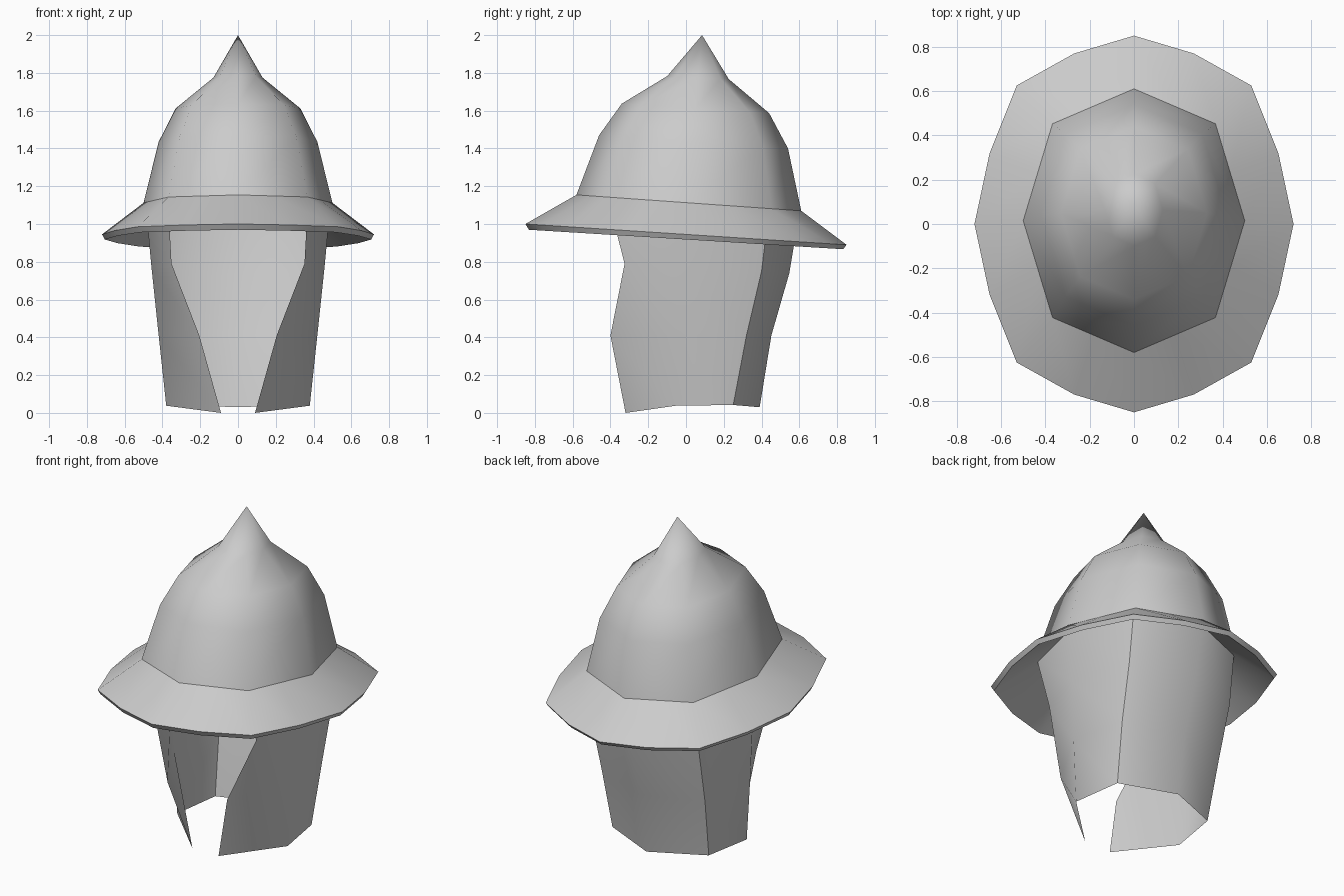
import bpy, bmesh, math
from mathutils import Vector

if "Cube" in bpy.data.objects:
    bpy.data.objects.remove(bpy.data.objects["Cube"])


def ring(rx, ry, cy, cz, slope, n=8, mid=0.98):
    """Tilted oval ring; diagonals bulge slightly. mid=None puts midpoints on octagon edges."""
    def corner(k):
        a = k * math.pi / 4
        s = 1.04 if k % 2 else 1.0
        return Vector((rx * s * math.cos(a), ry * s * math.sin(a), 0))
    pts = []
    for k in range(8):
        pts.append(corner(k))
        if n == 16:
            a = (k + 0.5) * math.pi / 4
            pts.append((corner(k) + corner(k + 1)) / 2 if mid is None else
                       Vector((rx * mid * math.cos(a), ry * mid * math.sin(a), 0)))
    return [(p.x, p.y + cy, cz - slope * p.y) for p in pts]


def loft(name, rings, closed=True, tip=None, angle=50):
    bm = bmesh.new()
    rows = [[bm.verts.new(p) for p in r] for r in rings]
    n = len(rows[0])
    for a, b in zip(rows, rows[1:]):
        for i in range(n if closed else n - 1):
            j = (i + 1) % n
            bm.faces.new((a[i], a[j], b[j], b[i]))
    if tip:
        t = bm.verts.new(tip)
        for i in range(n):
            bm.faces.new((rows[-1][i], rows[-1][(i + 1) % n], t))
    bmesh.ops.recalc_face_normals(bm, faces=bm.faces)
    me = bpy.data.meshes.new(name)
    bm.to_mesh(me)
    bm.free()
    ob = bpy.data.objects.new(name, me)
    bpy.context.collection.objects.link(ob)
    bpy.ops.object.select_all(action='DESELECT')
    bpy.context.view_layer.objects.active = ob
    ob.select_set(True)
    bpy.ops.object.shade_smooth_by_angle(angle=math.radians(angle))
    return ob


# Dome: octagonal rings rising to a backward-leaning spike
loft("dome", [ring(0.50, 0.595, 0.015, 1.112, 0.071),
              ring(0.42, 0.50, 0.04, 1.435, 0.07),
              ring(0.33, 0.39, 0.05, 1.612, 0.064),
              ring(0.13, 0.163, 0.063, 1.775, 0.046)], tip=(0, 0.085, 2.0), angle=60)

# Brim: flared top, thin rim and underside
loft("brim", [ring(0.50, 0.595, 0.015, 1.112, 0.071, 16, None),
              ring(0.72, 0.85, 0, 0.945, 0.065, 16),
              ring(0.705, 0.832, 0, 0.918, 0.062, 16),
              ring(0.49, 0.58, 0.015, 1.082, 0.071, 16, None)])

# Neck guard: half profile per row (front edge, side, back diagonal), plus the centre back
rows = [[(0.37, -0.41, 1.12), (0.49, 0.015, 1.11), (0.37, 0.44, 1.08), (0, 0.60, 1.06)],
        [(0.352, -0.325, 0.79), (0.458, 0.0, 0.77), (0.37, 0.40, 0.75), (0, 0.547, 0.74)],
        [(0.205, -0.40, 0.41), (0.42, -0.03, 0.41), (0.355, 0.32, 0.41), (0, 0.452, 0.41)],
        [(0.09, -0.32, 0.0), (0.38, -0.055, 0.038), (0.332, 0.25, 0.042), (0, 0.39, 0.03)]]
loft("neck_guard", [r + [(-x, y, z) for x, y, z in r[-2::-1]] for r in rows], closed=False)
